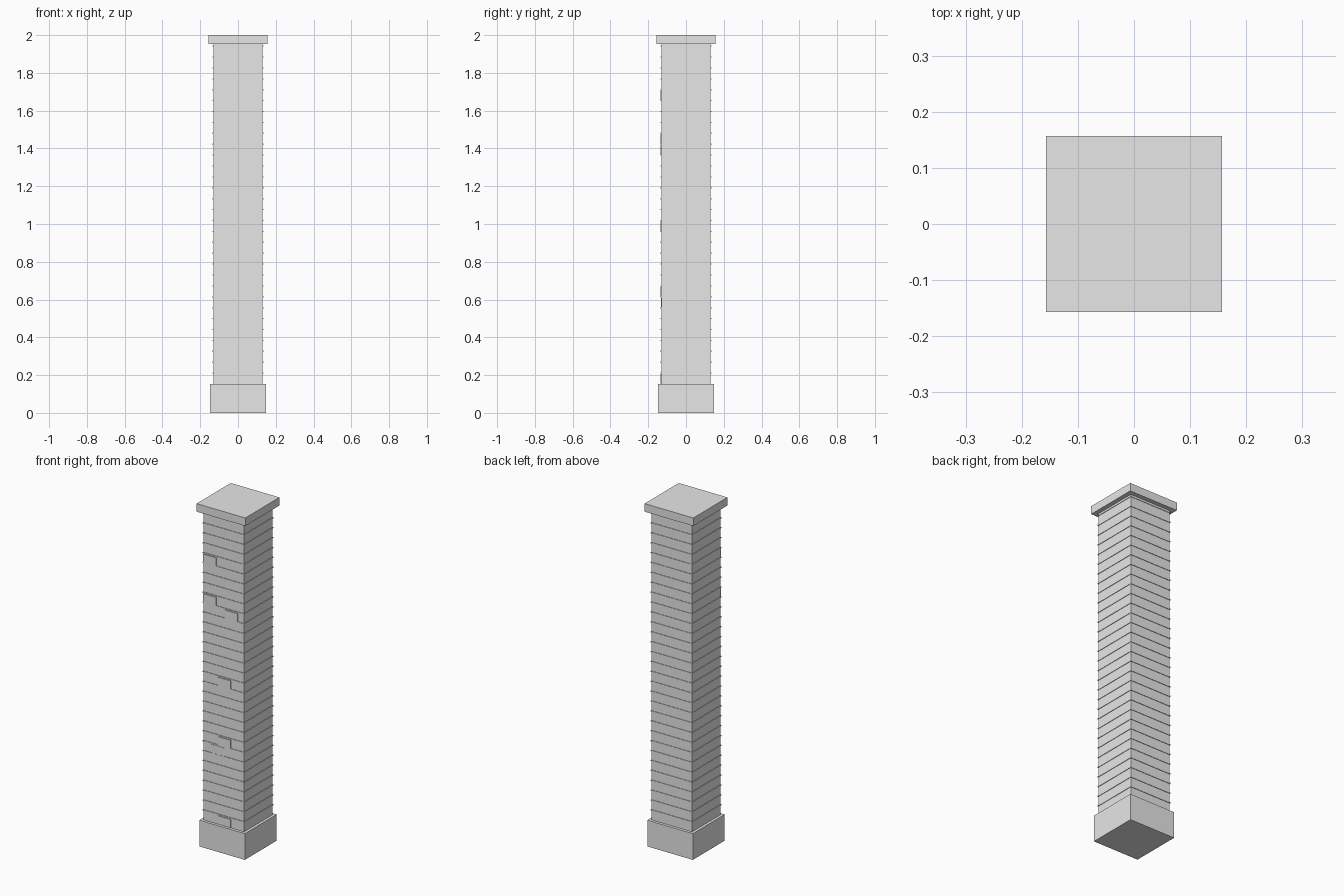
import bpy
import bmesh
from mathutils import Matrix, Vector

old = bpy.data.objects.get("Cube")
if old:
    bpy.data.objects.remove(old, do_unlink=True)

# Single stone colour
stone = bpy.data.materials.new("grey_stone")
stone.use_nodes = True
grey = (0.8, 0.8, 0.8, 1)
stone.diffuse_color = grey
stone.node_tree.nodes["Principled BSDF"].inputs["Base Color"].default_value = grey


def build(name, boxes):
    """Make one object from (low corner, high corner) boxes."""
    bm = bmesh.new()
    for low, high in boxes:
        low, high = Vector(low), Vector(high)
        place = Matrix.Translation((low + high) / 2) @ Matrix.Diagonal((high - low).to_4d())
        bmesh.ops.create_cube(bm, size=1, matrix=place)
    mesh = bpy.data.meshes.new(name)
    bm.to_mesh(mesh)
    bm.free()
    mesh.materials.append(stone)
    obj = bpy.data.objects.new(name, mesh)
    bpy.context.collection.objects.link(obj)
    return obj


def slab(half, bottom, top):
    return (-half, -half, bottom), (half, half, top)


BASE_TOP, CAP_BOTTOM = 0.153, 1.953
SHAFT = 0.131
COURSES, PITCH, JOINT = 31, 0.0577, 0.006

# Base, shaft and cap
build("base", [slab(0.147, 0, BASE_TOP)])
build("shaft", [slab(SHAFT, BASE_TOP, CAP_BOTTOM)])
build("cap", [slab(0.157, CAP_BOTTOM, 2)])

# Thin raised joint bands around the shaft
levels = [BASE_TOP + PITCH * i for i in range(1, COURSES + 1)]
build("joint_bands", [slab(SHAFT + 0.003, z - JOINT / 2, z + JOINT / 2) for z in levels])

# A few raised bricks on the front: course number, left edge, projection
bricks = [(0, -0.035, 0.005), (7, -0.08, 0.002), (8, -0.035, 0.005), (14, -0.035, 0.005),
          (21, 0.01, 0.005), (22, -0.13, 0.005), (26, -0.13, 0.005)]
boxes = []
for course, left, out in bricks:
    z = BASE_TOP + PITCH * course
    boxes.append(((left, -SHAFT - out, z + JOINT / 2),
                  (left + 0.082, -SHAFT + 0.01, z + PITCH - JOINT)))
build("raised_bricks", boxes)
